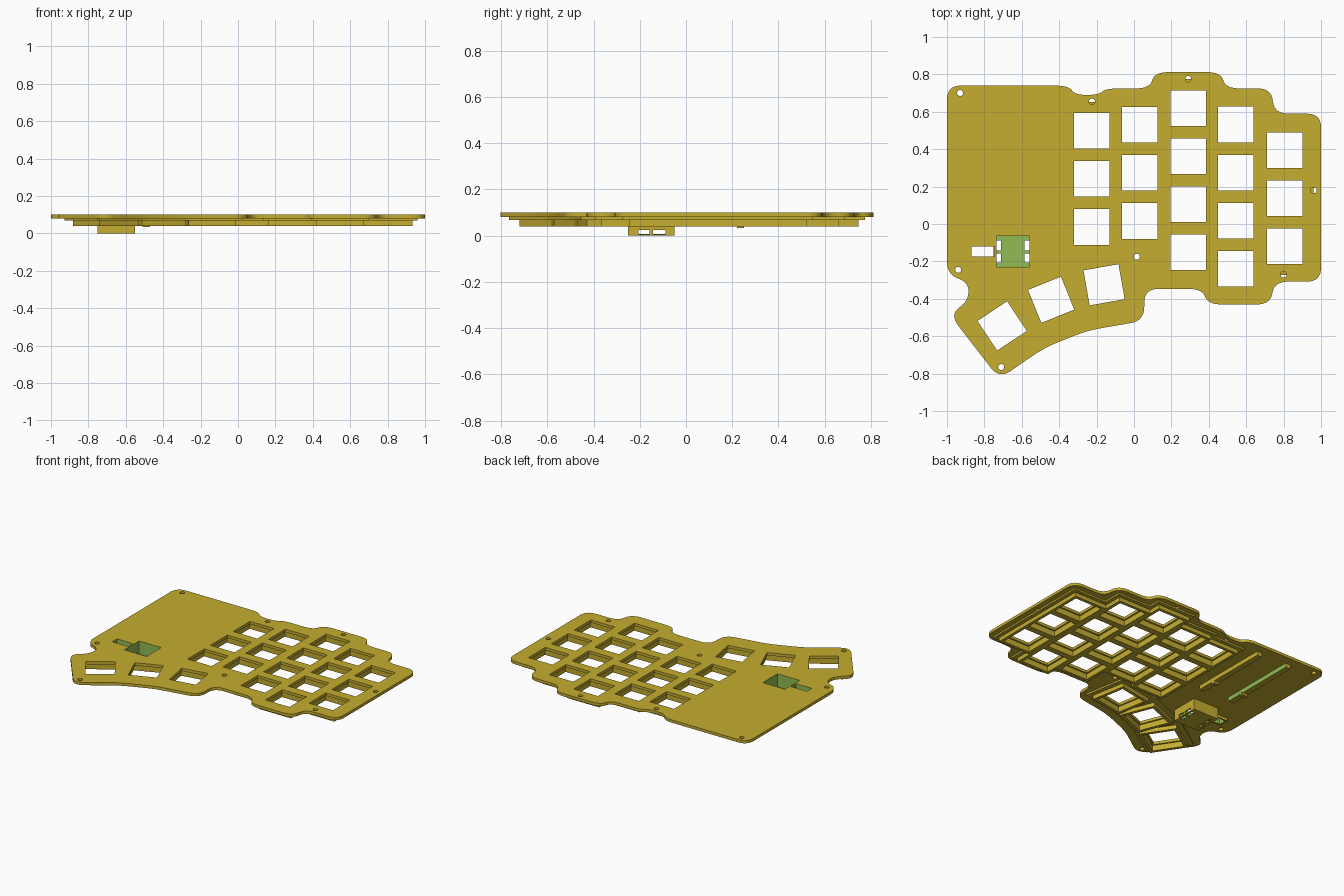
import bpy, bmesh, math
from mathutils import Vector

if "Cube" in bpy.data.objects:
    bpy.data.objects.remove(bpy.data.objects["Cube"])

HOLE, CELL, FRAME, STEP = 0.095, 0.106, 0.1275, 0.16   # half sizes around a key


def material(name, rgb):
    m = bpy.data.materials.new(name)
    m.diffuse_color = (*rgb, 1)
    m.use_nodes = True
    m.node_tree.nodes["Principled BSDF"].inputs["Base Color"].default_value = m.diffuse_color
    return m


GOLD = material("gold plastic", (0.56, 0.42, 0.03))
GREEN = material("green cut surface", (0.29, 0.50, 0.09))


def add_object(name, bm, green_rule=None):
    bmesh.ops.recalc_face_normals(bm, faces=bm.faces[:])
    for f in bm.faces:
        f.smooth = False
        f.material_index = int(bool(green_rule and green_rule(f.calc_center_median(), f.normal)))
    me = bpy.data.meshes.new(name)
    bm.to_mesh(me)
    bm.free()
    me.materials.append(GOLD)
    me.materials.append(GREEN)
    ob = bpy.data.objects.new(name, me)
    bpy.context.scene.collection.objects.link(ob)
    return ob


def slab(name, loops, z0, z1, green_rule=None):
    """Flat sheet with holes: the first loop is the outline, the rest are openings."""
    cu = bpy.data.curves.new(name + "_profile", 'CURVE')
    cu.dimensions, cu.fill_mode = '2D', 'BOTH'
    cu.extrude = (z1 - z0) / 2
    for loop in loops:
        s = cu.splines.new('POLY')
        s.points.add(len(loop) - 1)
        for p, (x, y) in zip(s.points, loop):
            p.co = (x, y, 0, 1)
        s.use_cyclic_u = True
    tmp = bpy.data.objects.new(name + "_profile", cu)
    bpy.context.scene.collection.objects.link(tmp)
    dg = bpy.context.evaluated_depsgraph_get()
    me = bpy.data.meshes.new_from_object(tmp.evaluated_get(dg))
    bm = bmesh.new()
    bm.from_mesh(me)
    bpy.data.objects.remove(tmp)
    bpy.data.curves.remove(cu)
    bpy.data.meshes.remove(me)
    bmesh.ops.translate(bm, verts=bm.verts[:], vec=(0, 0, (z0 + z1) / 2))
    bmesh.ops.remove_doubles(bm, verts=bm.verts[:], dist=1e-5)
    return add_object(name, bm, green_rule)


def box(bm, x0, x1, y0, y1, z0, z1):
    vs = bmesh.ops.create_cube(bm, size=1)["verts"]
    for v in vs:
        v.co = ((x0 + x1) / 2 + v.co.x * (x1 - x0), (y0 + y1) / 2 + v.co.y * (y1 - y0),
                (z0 + z1) / 2 + v.co.z * (z1 - z0))


def rect(x0, x1, y0, y1):
    return [(x0, y0), (x1, y0), (x1, y1), (x0, y1)]


def square(key, h):
    x, y, deg = key
    c, s = math.cos(math.radians(deg)), math.sin(math.radians(deg))
    return [(x + h * (i * c - j * s), y + h * (i * s + j * c))
            for i, j in ((-1, -1), (1, -1), (1, 1), (-1, 1))]


def circle(x, y, r, n=20):
    return [(x + r * math.cos(math.tau * i / n), y + r * math.sin(math.tau * i / n)) for i in range(n)]


def rounded(points, cut=0.075, n=8):
    """Round each corner of a polygon with a short curve."""
    out = []
    for i, p in enumerate(points):
        p, a, b = Vector(p), Vector(points[i - 1]), Vector(points[(i + 1) % len(points)])
        s = p + (a - p).normalized() * min(cut, (a - p).length * 0.49)
        e = p + (b - p).normalized() * min(cut, (b - p).length * 0.49)
        for k in range(n + 1):
            t = k / n
            q = s * (1 - t) ** 2 + p * 2 * t * (1 - t) + e * t * t
            out.append((q.x, q.y))
    return out


# Key layout: staggered columns (x, top key y, number of keys) and turned thumb keys
columns = [(-0.225, 0.498, 3), (0.03, 0.53, 3), (0.29, 0.62, 4), (0.545, 0.532, 4), (0.805, 0.395, 3)]
PITCH = 0.257
keys = [(x, y - PITCH * i, 0) for x, y, n in columns for i in range(n)]
thumbs = [(-0.705, -0.545, 33.5), (-0.443, -0.405, 22), (-0.16, -0.325, 10)]

# Top plate
outline = rounded([(-1, 0.74), (-0.35, 0.74), (-0.315, 0.69), (-0.19, 0.69), (-0.15, 0.725),
                   (0.085, 0.725), (0.11, 0.812), (0.465, 0.812), (0.49, 0.725), (0.735, 0.725),
                   (0.75, 0.59), (1, 0.59), (1, -0.308), (0.75, -0.308), (0.73, -0.43),
                   (0.395, -0.43), (0.365, -0.347), (0.055, -0.347), (0.055, -0.517),
                   (-0.25, -0.57), (-0.48, -0.662), (-0.72, -0.828), (-0.985, -0.485),
                   (-0.885, -0.41), (-0.885, -0.31), (-1, -0.27)])
screws = [(-0.93, 0.70), (-0.225, 0.655), (0.29, 0.775), (0.96, 0.18),
          (0.80, -0.27), (0.015, -0.175), (-0.94, -0.245), (-0.71, -0.765)]
pocket = rect(-0.735, -0.56, -0.23, -0.065)
slot = rect(-0.87, -0.745, -0.175, -0.12)


def inside_openings(c, n):
    in_pocket = -0.74 < c.x < -0.555 and -0.235 < c.y < -0.06
    in_slot = -0.872 < c.x < -0.742 and -0.177 < c.y < -0.118
    return (in_pocket or in_slot) and abs(n.z) < 0.5


slab("top_plate", [outline] + [square(k, HOLE) for k in keys + thumbs]
     + [circle(x, y, 0.016) for x, y in screws] + [pocket, slot], 0.08, 0.10, inside_openings)


# Stepped outline around the key columns
def cluster(margin):
    extra = margin - 0.1285
    top, bottom = [], []
    for i, (x, y, n) in enumerate(columns):
        hi, lo = y + margin, y - PITCH * (n - 1) - margin
        if i == 0:
            top.append((x - margin, hi))
            bottom.append((x - margin, lo))
        else:
            mid = (x + columns[i - 1][0]) / 2
            xt = mid - extra if hi > top[-1][1] else mid + extra
            xb = mid - extra if lo < bottom[-1][1] else mid + extra
            top += [(xt, top[-1][1]), (xt, hi)]
            bottom += [(xb, bottom[-1][1]), (xb, lo)]
    x = columns[-1][0] + margin
    return top + [(x, top[-1][1]), (x, bottom[-1][1])] + bottom[::-1]


# Underside: shallow step and deep ribs forming a cell under every key
cells = [square(k, CELL) for k in keys]
slab("key_step", [cluster(0.155)] + cells, 0.068, 0.08)
slab("key_ribs", [cluster(FRAME)] + cells, 0.04, 0.069)
for i, k in enumerate(thumbs):
    slab("thumb_step_%d" % i, [square(k, STEP), square(k, CELL)], 0.068, 0.08)
    slab("thumb_ribs_%d" % i, [square(k, FRAME), square(k, CELL)], 0.04, 0.069)

# Socket box hanging under the plate, with four small windows
bm = bmesh.new()
windows = [(-0.205, -0.158), (-0.142, -0.088)]
solid = [(-0.23, -0.205), (-0.158, -0.142), (-0.088, -0.065)]
box(bm, -0.75, -0.55, -0.25, -0.23, 0, 0.08)
box(bm, -0.75, -0.55, -0.065, -0.05, 0, 0.08)
for x0, x1 in ((-0.75, -0.735), (-0.56, -0.55)):
    box(bm, x0, x1, -0.23, -0.065, 0.025, 0.08)
    box(bm, x0, x1, -0.23, -0.065, 0, 0.005)
    for y0, y1 in solid:
        box(bm, x0, x1, y0, y1, 0.005, 0.025)
box(bm, -0.71, -0.585, -0.23, -0.065, 0, 0.008)
for x0, x1 in ((-0.735, -0.71), (-0.585, -0.56)):
    for y0, y1 in solid:
        box(bm, x0, x1, y0, y1, 0, 0.008)
add_object("socket_box", bm, lambda c, n: -0.74 < c.x < -0.555 and -0.235 < c.y < -0.06 and c.z > 0.004)

# Collar under the narrow slot
slab("slot_collar", [rect(-0.88, -0.737, -0.185, -0.11), slot], 0.06, 0.08, inside_openings)

# Two rails that hold the circuit board, each with a small clip
for side, x0, x1 in (("left", -0.75, -0.71), ("right", -0.51, -0.47)):
    bm = bmesh.new()
    box(bm, x0, x1, 0.10, 0.68, 0.05, 0.08)
    box(bm, x0, x1 + (0.01 if side == "left" else 0), 0.22, 0.25, 0.034, 0.05)
    inward = 1 if side == "left" else -1
    add_object("board_rail_" + side, bm, lambda c, n: n.x * inward > 0.5)
